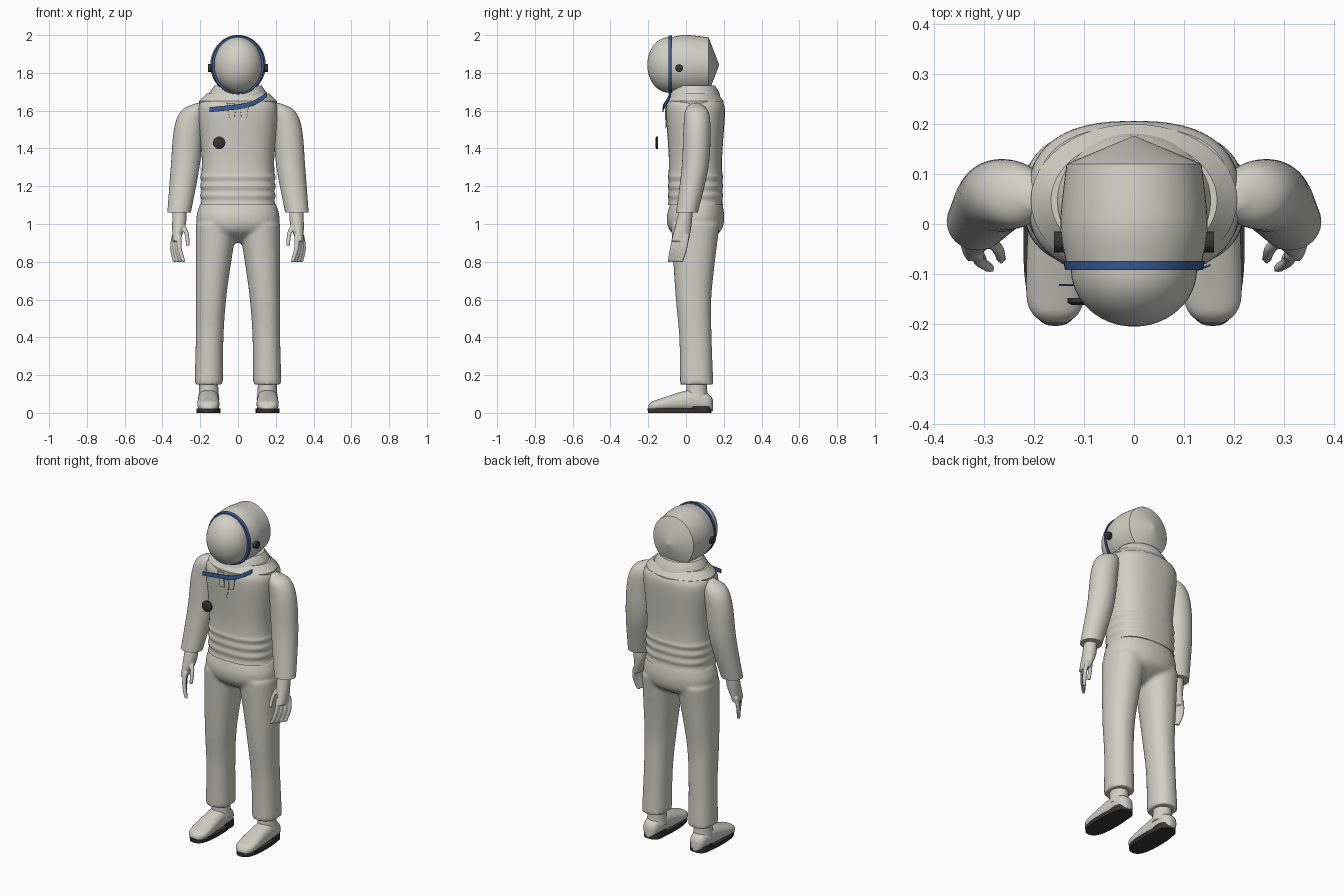
import bpy, bmesh, math
from mathutils import Vector

cube = bpy.data.objects.get("Cube")
if cube:
    bpy.data.objects.remove(cube, do_unlink=True)


def material(name, red, green, blue):
    mat = bpy.data.materials.new(name)
    mat.use_nodes = True
    mat.diffuse_color = (red, green, blue, 1)
    mat.node_tree.nodes["Principled BSDF"].inputs["Base Color"].default_value = mat.diffuse_color
    return mat


SUIT = material("warm white", .63, .63, .56)
BLUE = material("blue trim", .045, .11, .32)
DARK = material("dark rubber", .035, .035, .032)


def straight(profile, a=0, b=0, depth=1):
    """Sections on a straight axis from (position, radius) pairs."""
    return [(pos, a, b, radius, radius * depth) for pos, radius in profile]


def limb(points, depth=1):
    """Sections along a bent limb from (height, x, y, radius) points."""
    return [(*point, point[-1] * depth) for point in points]


def spline(rows, steps):
    """Catmull-Rom interpolation through the sections."""
    vectors = [Vector(row) for row in rows]
    padded = [vectors[0]] + vectors + [vectors[-1]]
    result = []
    for before, start, end, after in zip(padded, padded[1:], padded[2:], padded[3:]):
        tangent_in, tangent_out = (end - before) / 2, (after - start) / 2
        for step in range(steps):
            t = step / steps
            ease = t * t * (3 - 2 * t)
            result.append(start.lerp(end, ease) + tangent_in * t * (1 - t) ** 2
                          - tangent_out * t * t * (1 - t))
    return result + [vectors[-1]]


def loft(bm, rows, axis, power, steps, sides):
    """Skin superellipse sections and cap both ends."""
    rings = []
    for pos, a, b, radius_a, radius_b in spline(rows, steps):
        ring = []
        for side in range(sides):
            angle = math.tau * side / sides
            c, s = math.cos(angle), math.sin(angle)
            u = a + radius_a * math.copysign(abs(c) ** (2 / power), c)
            v = b + radius_b * math.copysign(abs(s) ** (2 / power), s)
            place = {"x": (pos, u, v), "y": (u, pos, v), "z": (u, v, pos)}[axis]
            ring.append(bm.verts.new(place))
        rings.append(ring)
    for low, high in zip(rings, rings[1:]):
        for i in range(sides):
            bm.faces.new((low[i - 1], low[i], high[i], high[i - 1]))
    bm.faces.new(rings[0])
    bm.faces.new(rings[-1])


def part(name, mat, *lofts, axis="z", power=2, steps=1, sides=48, mirror=False, voxel=0):
    bm = bmesh.new()
    for rows in lofts:
        loft(bm, rows, axis, power, steps, sides)
    bmesh.ops.recalc_face_normals(bm, faces=bm.faces)
    mesh = bpy.data.meshes.new(name)
    bm.to_mesh(mesh)
    bm.free()
    mesh.materials.append(mat)
    ob = bpy.data.objects.new(name, mesh)
    bpy.context.collection.objects.link(ob)
    bpy.ops.object.select_all(action="DESELECT")
    ob.select_set(True)
    bpy.context.view_layer.objects.active = ob
    bpy.ops.object.shade_smooth_by_angle(angle=math.radians(40))
    if voxel:
        remesh = ob.modifiers.new("blend", "REMESH")
        remesh.mode = "VOXEL"
        remesh.voxel_size = voxel
        remesh.use_smooth_shade = True
        ob.modifiers.new("soften", "SMOOTH").iterations = 4
    if mirror:
        ob.modifiers.new("other_side", "MIRROR").use_mirror_merge = False


# Jacket body with folds above the hem
folds = [(1.1 + .025 * i, .196 + .003 * (-1) ** i) for i in range(8)]
chest = [(1.35, .192), (1.45, .2), (1.56, .211), (1.62, .21), (1.65, .195)]
part("jacket", SUIT, straight(folds + chest, b=.05, depth=.735), power=2.5, steps=4)

# Sleeves, hanging slightly forward at the cuff
part("sleeves", SUIT, limb([
    (1.06, .312, .005, .062), (1.3, .28, .048, .076), (1.5, .262, .058, .077),
    (1.6, .235, .056, .065), (1.64, .2, .05, .02)], depth=.93),
    steps=6, mirror=True)

# Trousers: hips and two legs blended together
hips = limb([(.9, 0, .045, .06), (.96, 0, .05, .19), (1.03, 0, .05, .22),
             (1.11, 0, .055, .2)], depth=.69)
legs = [limb([(.15, side * .155, .057, .075), (.4, side * .15, .05, .073),
              (.6, side * .143, .04, .08), (.8, side * .13, .043, .094),
              (1, side * .113, .05, .11)], depth=1.17) for side in (1, -1)]
part("trousers", SUIT, hips, *legs, power=2.2, steps=6, voxel=.01)

# Hands: palm, four fingers and a thumb
palm = [(1.08, .31, 0, .036, .036), (1, .312, -.012, .037, .043), (.91, .328, -.03, .019, .046)]
thumb = limb([(1, .295, -.025, .013), (.95, .272, -.05, .012), (.885, .265, -.07, .01)])
fingers = [limb([(.94, .338 - .009 * i, .005 - .021 * i, .013),
                 (.87, .348 - .013 * i, -.005 - .023 * i, .012),
                 (.8, .335 - .016 * i, -.025 - .021 * i, .01)]) for i in range(4)]
part("hands", SUIT, palm, thumb, *fingers, steps=4, sides=16, mirror=True, voxel=.005)

# Ankles, shoes and soles
part("ankles", SUIT, straight([(.07, .057), (.12, .051), (.2, .05)], .155, .057, depth=1.08),
     steps=4, mirror=True)
shoe = [(-.198, .02, .015), (-.18, .045, .025), (-.14, .058, .032), (-.03, .056, .05),
        (.05, .053, .057), (.12, .044, .045), (.142, .018, .03)]
part("shoes", SUIT, [(y, .157, .01 + half_height, half_width, half_height)
                     for y, half_width, half_height in shoe],
     axis="y", power=2.4, steps=4, mirror=True)
part("soles", DARK, straight([(0, .063), (.024, .064)], .157, -.036, depth=2.62),
     power=2.6, mirror=True)
part("heels", DARK, straight([(0, .055), (.036, .055)], .155, .075, depth=1.1),
     power=2.6, mirror=True)

# Collar plate and neck ring
part("collar", SUIT, straight([(1.63, .204), (1.65, .206), (1.69, .166)], b=.047, depth=.74))
part("neck_ring", SUIT, straight([(1.66, .16), (1.695, .152), (1.733, .125)], b=.046, depth=.86))

# Helmet shell with a pointed back, visor and rim
EYE_LEVEL = 1.842
part("helmet", SUIT, straight([(-.08, .135), (0, .147), (.12, .135)], b=EYE_LEVEL, depth=1.08),
     axis="y", steps=6)
part("helmet_back", SUIT, straight([(.12, .135), (.176, .001)], b=EYE_LEVEL, depth=1.08),
     axis="y")
dome = [math.radians(7.4 * i) for i in range(13)]
part("visor", SUIT, straight([(-.09 - .115 * math.sin(a), .126 * math.cos(a)) for a in dome],
                             b=EYE_LEVEL, depth=1.17), axis="y")
part("visor_rim", BLUE, straight([(-.092, .138), (-.074, .141)], b=EYE_LEVEL, depth=1.12),
     axis="y")
part("ear_caps", DARK, straight([(.135, .021), (.16, .021)], -.036, 1.825),
     axis="x", sides=24, mirror=True)

# Chest ribbon, badge and collar ties
ribbon = [(-.15, -.122, 1.605), (.03, -.117, 1.625), (.1, -.1, 1.65), (.153, -.082, 1.685)]
part("ribbon", BLUE, [(*point, .002, .013) for point in ribbon],
     axis="x", power=6, steps=4, sides=16)
part("badge", DARK, straight([(-.162, .024), (-.157, .033), (-.148, .033)], -.1, 1.43),
     axis="y", sides=24)
part("collar_tabs", SUIT, limb([(1.55, .03, -.108, .014), (1.64, .04, -.108, .02)], depth=.25),
     power=6, sides=16, mirror=True)
part("collar_tie", SUIT, straight([(1.49, .002), (1.6, .016)], b=-.106, depth=.3),
     power=6, sides=16)
